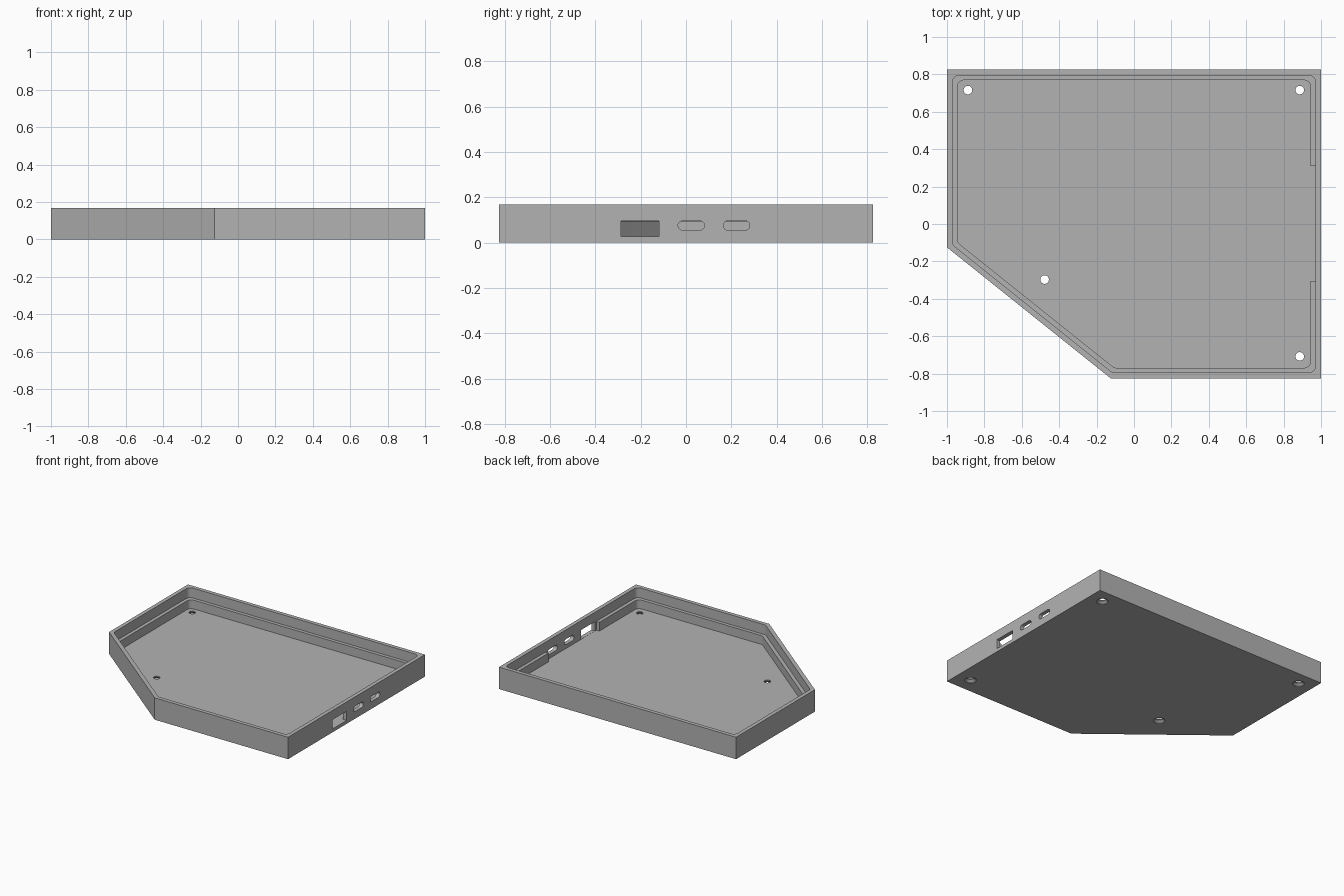
import bpy
import math
from mathutils import Vector

cube = bpy.data.objects.get("Cube")
if cube:
    bpy.data.objects.remove(cube, do_unlink=True)

HEIGHT, FLOOR, LEDGE = 0.167, 0.025, 0.092
RIM, WALL = 0.03, 0.056
OUTLINE = [Vector(p) for p in
           [(1, 0.825), (-1, 0.825), (-1, -0.125), (-0.125, -0.825), (1, -0.825)]]

grey = bpy.data.materials.new("plain grey")
grey.use_nodes = True
COLOUR = (0.45, 0.45, 0.45, 1)
grey.diffuse_color = COLOUR
grey.node_tree.nodes["Principled BSDF"].inputs["Base Color"].default_value = COLOUR


def inset(points, d):
    """Move every side of a counter-clockwise outline inward by d."""
    out = []
    for i, p in enumerate(points):
        a = (p - points[i - 1]).normalized()
        b = (points[(i + 1) % len(points)] - p).normalized()
        na, nb = Vector((-a.y, a.x)), Vector((-b.y, b.x))
        out.append(p + (na + nb) * d / (1 + na.dot(nb)))
    return out


def rounded(points, radius, steps=8):
    """Replace each corner with a tangent arc."""
    out = []
    for i, p in enumerate(points):
        a = (points[i - 1] - p).normalized()
        b = (points[(i + 1) % len(points)] - p).normalized()
        half = a.angle(b) / 2
        centre = p + (a + b).normalized() * radius / math.sin(half)
        tangent = radius / math.tan(half)
        start, end = p + a * tangent - centre, p + b * tangent - centre
        sweep = start.angle(end)
        for k in range(steps + 1):
            t = k / steps
            out.append(centre + (start * math.sin((1 - t) * sweep)
                                 + end * math.sin(t * sweep)) / math.sin(sweep))
    return out


def loft(name, rings):
    """Closed solid through matching rings of 3D points."""
    n = len(rings[0])
    faces = [tuple(reversed(range(n))), tuple(range(n * (len(rings) - 1), n * len(rings)))]
    for r in range(len(rings) - 1):
        for i in range(n):
            j = (i + 1) % n
            faces.append((r * n + i, r * n + j, (r + 1) * n + j, (r + 1) * n + i))
    mesh = bpy.data.meshes.new(name)
    mesh.from_pydata([v for ring in rings for v in ring], [], faces)
    mesh.materials.append(grey)
    obj = bpy.data.objects.new(name, mesh)
    bpy.context.collection.objects.link(obj)
    return obj


def prism(name, points, low, high):
    return loft(name, [[(p.x, p.y, z) for p in points] for z in (low, high)])


def side_prism(name, points):
    """Cutter through the left wall, from a y-z profile."""
    return loft(name, [[(x, p.x, p.y) for p in points] for x in (0.93, 1.05)])


def rectangle(y0, y1, z0, z1):
    return [Vector(p) for p in [(y0, z0), (y1, z0), (y1, z1), (y0, z1)]]


def cut(body, cutter):
    cutter.hide_render = True
    mod = body.modifiers.new("cut", "BOOLEAN")
    mod.object, mod.operation, mod.solver = cutter, "DIFFERENCE", "EXACT"
    bpy.context.view_layer.objects.active = body
    bpy.ops.object.modifier_apply(modifier=mod.name)
    bpy.data.objects.remove(cutter, do_unlink=True)


# Tray body
tray = prism("tray", OUTLINE, 0, HEIGHT)

# Lower cavity, widened beside the connectors
inner = rounded(inset(OUTLINE, WALL), 0.035)
recess = [Vector(p) for p in [(1 - WALL, -0.305), (1 - RIM, -0.305),
                              (1 - RIM, 0.31), (1 - WALL, 0.31)]]
cut(tray, prism("lower_cavity", inner + recess, FLOOR, HEIGHT + 0.05))

# Upper cavity that leaves a ledge for the lid
cut(tray, prism("upper_cavity", rounded(inset(OUTLINE, RIM), 0.035), LEDGE, HEIGHT + 0.1))

# Connector openings
cut(tray, side_prism("large_port", rectangle(-0.287, -0.119, 0.026, 0.096)))
for y in (0.023, 0.223):
    slot = rounded(rectangle(y - 0.058, y + 0.058, 0.055, 0.096), 0.0204)
    cut(tray, side_prism("small_port", slot))

# Countersunk screw holes
for x, y in [(-0.888, 0.716), (0.886, 0.716), (0.886, -0.708), (-0.478, -0.297)]:
    rings = []
    for r, z in [(0.04, -0.01), (0.04, 0.004), (0.023, 0.018), (0.023, 0.05)]:
        rings.append([(x + r * math.cos(k * math.tau / 32), y + r * math.sin(k * math.tau / 32), z)
                      for k in range(32)])
    cut(tray, loft("screw_hole", rings))

# Smooth the small arcs, keep the edges sharp
bpy.ops.object.select_all(action="DESELECT")
tray.select_set(True)
bpy.context.view_layer.objects.active = tray
bpy.ops.object.shade_smooth_by_angle(angle=math.radians(30))
